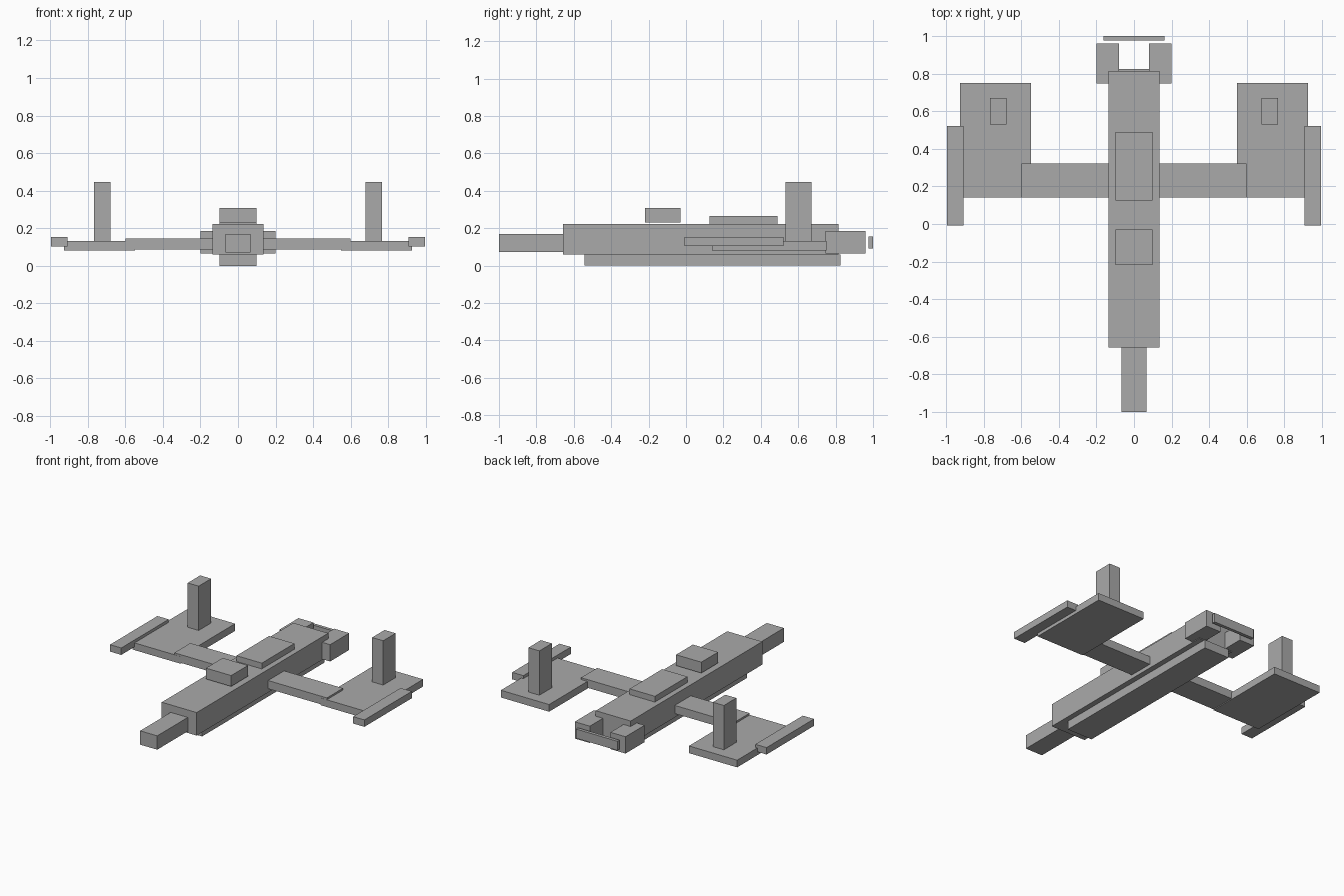
import bpy
import bmesh
from mathutils import Vector

cube = bpy.data.objects.get("Cube")
if cube:
    bpy.data.objects.remove(cube, do_unlink=True)

# Single hull colour
grey = bpy.data.materials.new("hull_grey")
grey.use_nodes = True
COLOUR = (0.40, 0.40, 0.40, 1.0)
grey.diffuse_color = COLOUR
grey.node_tree.nodes["Principled BSDF"].inputs["Base Color"].default_value = COLOUR


def box(name, x, y, z):
    """Axis-aligned block from (min, max) ranges."""
    lo, hi = Vector((x[0], y[0], z[0])), Vector((x[1], y[1], z[1]))
    bm = bmesh.new()
    bmesh.ops.create_cube(bm, size=1.0)
    bmesh.ops.scale(bm, vec=hi - lo, verts=bm.verts)
    mesh = bpy.data.meshes.new(name)
    bm.to_mesh(mesh)
    bm.free()
    mesh.materials.append(grey)
    obj = bpy.data.objects.new(name, mesh)
    obj.location = (lo + hi) / 2
    bpy.context.collection.objects.link(obj)
    return obj


def centred(name, half_width, y, z):
    return box(name, (-half_width, half_width), y, z)


def pair(name, x, y, z):
    """Same block on both sides; x is measured outward from the centre."""
    box("left_" + name, x, y, z)
    box("right_" + name, (-x[1], -x[0]), y, z)


# Fuselage
centred("fuselage", 0.137, (-0.658, 0.815), (0.06, 0.223))
centred("nose", 0.067, (-1.0, -0.658), (0.072, 0.17))
centred("keel", 0.099, (-0.543, 0.826), (0.0, 0.06))
centred("cockpit", 0.099, (-0.218, -0.030), (0.23, 0.307))
centred("rear_deck", 0.099, (0.125, 0.49), (0.223, 0.264))

# Wings
centred("wing_spar", 0.598, (0.141, 0.321), (0.087, 0.145))
pair("wing_panel", (0.548, 0.926), (0.14, 0.75), (0.081, 0.132))
pair("wingtip_rail", (0.909, 0.997), (-0.009, 0.522), (0.104, 0.153))
pair("fin", (0.680, 0.766), (0.531, 0.670), (0.132, 0.446))

# Tail
pair("engine", (0.081, 0.199), (0.747, 0.961), (0.065, 0.184))
centred("tail_plate", 0.163, (0.977, 1.0), (0.092, 0.157))
